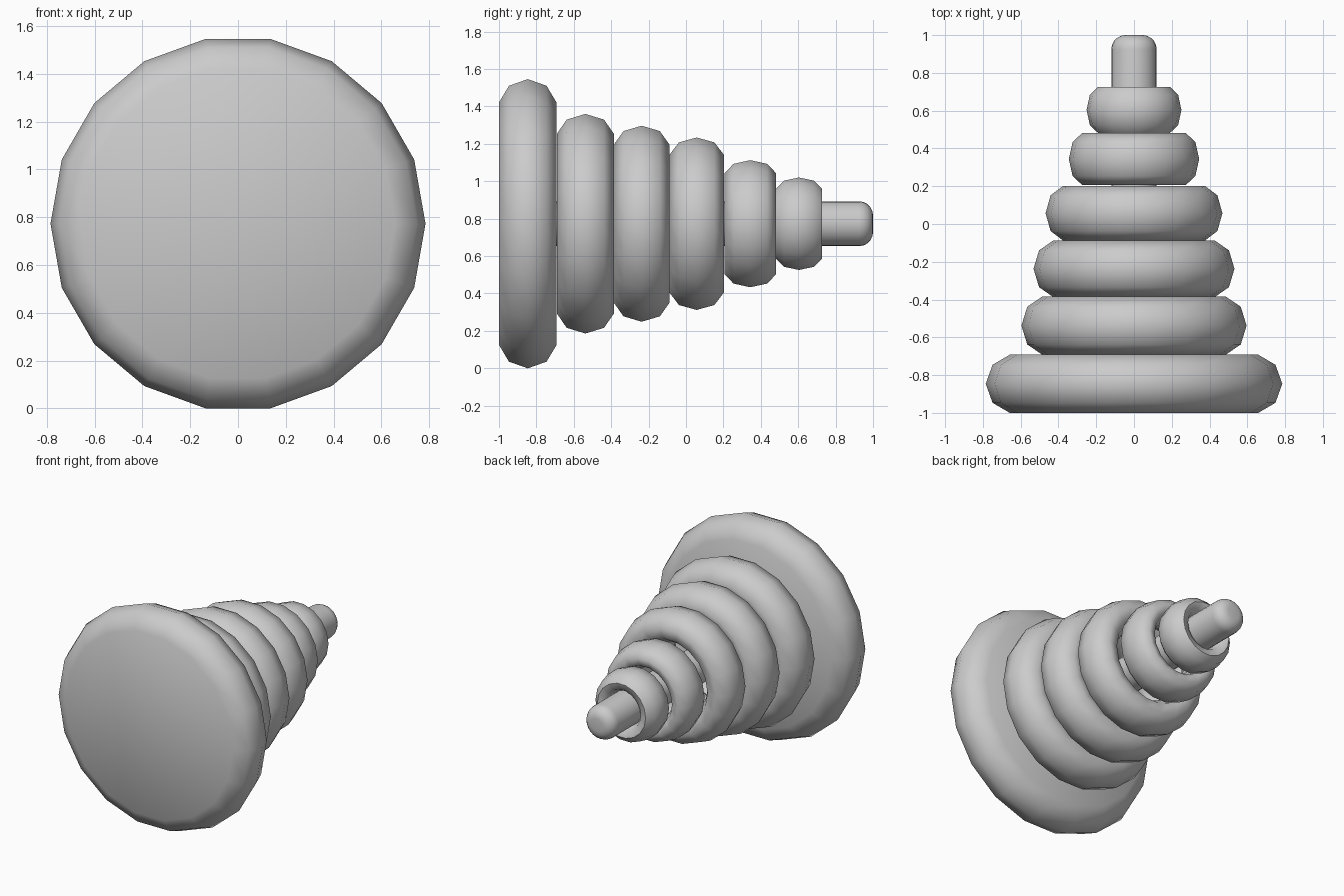
import bpy, math

if "Cube" in bpy.data.objects:
    bpy.data.objects.remove(bpy.data.objects["Cube"])

CZ = 0.773   # height of the horizontal axis
SEG = 18     # sides around the axis


def lathe(name, profile, seg=SEG, closed=False):
    """Spin (radius, y) points around the y axis; open profiles get end caps."""
    n = len(profile)
    verts, faces = [], []
    for i in range(seg):
        a = 2 * math.pi * i / seg
        verts += [(r * math.cos(a), y, CZ + r * math.sin(a)) for r, y in profile]
    for i in range(seg):
        j = (i + 1) % seg
        for k in range(n if closed else n - 1):
            m = (k + 1) % n
            faces.append((i * n + k, j * n + k, j * n + m, i * n + m)[::-1])
    if not closed:
        faces.append([i * n for i in range(seg)])
        faces.append([i * n + n - 1 for i in reversed(range(seg))])
    mesh = bpy.data.meshes.new(name)
    mesh.from_pydata(verts, [], faces)
    mesh.validate()
    obj = bpy.data.objects.new(name, mesh)
    bpy.context.collection.objects.link(obj)
    # consistent outward normals and smooth shading
    bpy.ops.object.select_all(action='DESELECT')
    obj.select_set(True)
    bpy.context.view_layer.objects.active = obj
    bpy.ops.object.mode_set(mode='EDIT')
    bpy.ops.mesh.select_all(action='SELECT')
    bpy.ops.mesh.normals_make_consistent(inside=False)
    bpy.ops.object.mode_set(mode='OBJECT')
    bpy.ops.object.shade_smooth_by_angle(angle=math.radians(60))
    return obj


def oval(radius, y, rad, half, count=9, angles=None):
    """Nine-sided ring section with its outermost point at the given radius."""
    steps = angles or [360 * k / count for k in range(count)]
    half /= math.sin(math.radians(80))
    return [(radius - rad + rad * math.cos(math.radians(a)),
             y + half * math.sin(math.radians(a))) for a in steps]


# base: solid disc with a rounded rim
lathe("base_disc", oval(0.785, -0.846, 0.154, 0.154, angles=[-80, -40, 0, 40, 80]))

# stacked rings: outer radius, centre y, radial thickness, half width
rings = [
    (0.596, -0.538, 0.132, 0.153),
    (0.532, -0.237, 0.125, 0.149),
    (0.468, 0.057, 0.113, 0.145),
    (0.345, 0.344, 0.086, 0.138),
    (0.251, 0.604, 0.073, 0.122),
]
for i, (radius, y, rad, half) in enumerate(rings, 1):
    lathe(f"ring_{i}", oval(radius, y, rad, half), closed=True)

# peg with a rounded tip
R, B = 0.12, 0.075
tip = [(R - B + B * math.cos(t), 1 - B + B * math.sin(t))
       for t in (math.pi / 2 * k / 5 for k in range(6))]
lathe("centre_peg", [(R, -0.75)] + tip, seg=24)
